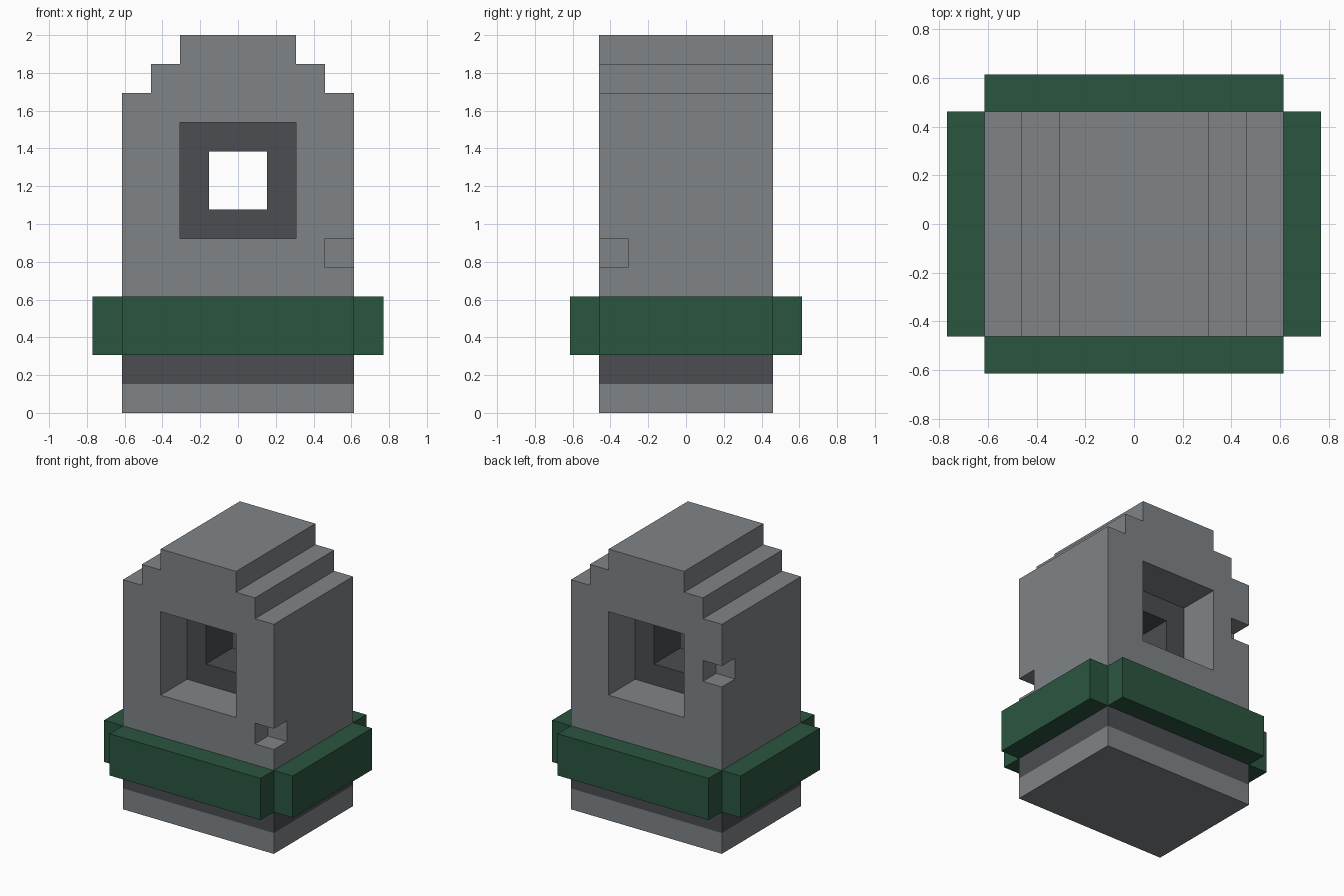
import bpy, bmesh
from mathutils import Vector

if "Cube" in bpy.data.objects:
    bpy.data.objects.remove(bpy.data.objects["Cube"])

U = 2 / 13  # block unit: the model is 13 units tall


def material(name, rgb):
    m = bpy.data.materials.new(name)
    m.diffuse_color = (*rgb, 1)
    m.use_nodes = True
    m.node_tree.nodes["Principled BSDF"].inputs["Base Color"].default_value = m.diffuse_color
    return m


stone = material("light_stone", (0.216, 0.231, 0.243))
dark = material("dark_stone", (0.070, 0.075, 0.084))
green = material("green", (0.024, 0.093, 0.051))


def prism(name, profile, y0, y1, mats):
    """Extrude an x-z outline (in units) from y0 to y1."""
    bm = bmesh.new()
    face = bm.faces.new([bm.verts.new((x * U, y0 * U, z * U)) for x, z in profile])
    ext = bmesh.ops.extrude_face_region(bm, geom=[face])["geom"]
    bmesh.ops.translate(bm, vec=(0, (y1 - y0) * U, 0),
                        verts=[v for v in ext if isinstance(v, bmesh.types.BMVert)])
    bmesh.ops.recalc_face_normals(bm, faces=bm.faces)
    me = bpy.data.meshes.new(name)
    bm.to_mesh(me)
    bm.free()
    for m in mats:
        me.materials.append(m)
    ob = bpy.data.objects.new(name, me)
    bpy.context.collection.objects.link(ob)
    return ob


def box(name, x0, x1, y0, y1, z0, z1, mats=()):
    return prism(name, [(x0, z0), (x1, z0), (x1, z1), (x0, z1)], y0, y1, mats)


# Stepped body
half = [(4, 0), (4, 11), (3, 11), (3, 12), (2, 12), (2, 13)]
outline = half + [(-x, z) for x, z in reversed(half)]
body = prism("body", outline, -3, 3, [stone, dark])

# Window recesses, through hole and the two chipped corners
cutters = [
    box("cut_front_recess", -2, 2, -4, -1, 6, 10),
    box("cut_back_recess", -2, 2, 1, 4, 6, 10),
    box("cut_hole", -1, 1, -2, 2, 7, 9),
    box("cut_front_chip", 3, 5, -4, -2, 5, 6),
    box("cut_back_chip", -5, -3, 2, 4, 8, 9),
]
bpy.context.view_layer.objects.active = body
for c in cutters:
    mod = body.modifiers.new(c.name, 'BOOLEAN')
    mod.operation = 'DIFFERENCE'
    mod.solver = 'EXACT'
    mod.object = c
    bpy.ops.object.modifier_apply(modifier=mod.name)
    bpy.data.objects.remove(c)

# Dark band near the base and dark window frame
bm = bmesh.new()
bm.from_mesh(body.data)
for z in (1, 2):
    bmesh.ops.bisect_plane(bm, geom=bm.verts[:] + bm.edges[:] + bm.faces[:],
                           plane_co=(0, 0, z * U), plane_no=(0, 0, 1))
for f in bm.faces:
    c = f.calc_center_median() / U
    band = 1.1 < c.z < 1.9
    frame = abs(c.x) < 2.1 and abs(c.y) < 1.1 and 5.9 < c.z < 10.1
    f.material_index = 1 if band or frame else 0
bm.to_mesh(body.data)
bm.free()

# Green belt slabs on all four sides
for s, side in ((-1, "front"), (1, "back")):
    box(side + "_belt", -4, 4, min(3 * s, 4 * s), max(3 * s, 4 * s), 2, 4, [green])
for s, side in ((-1, "left"), (1, "right")):
    box(side + "_belt", min(4 * s, 5 * s), max(4 * s, 5 * s), -3, 3, 2, 4, [green])
